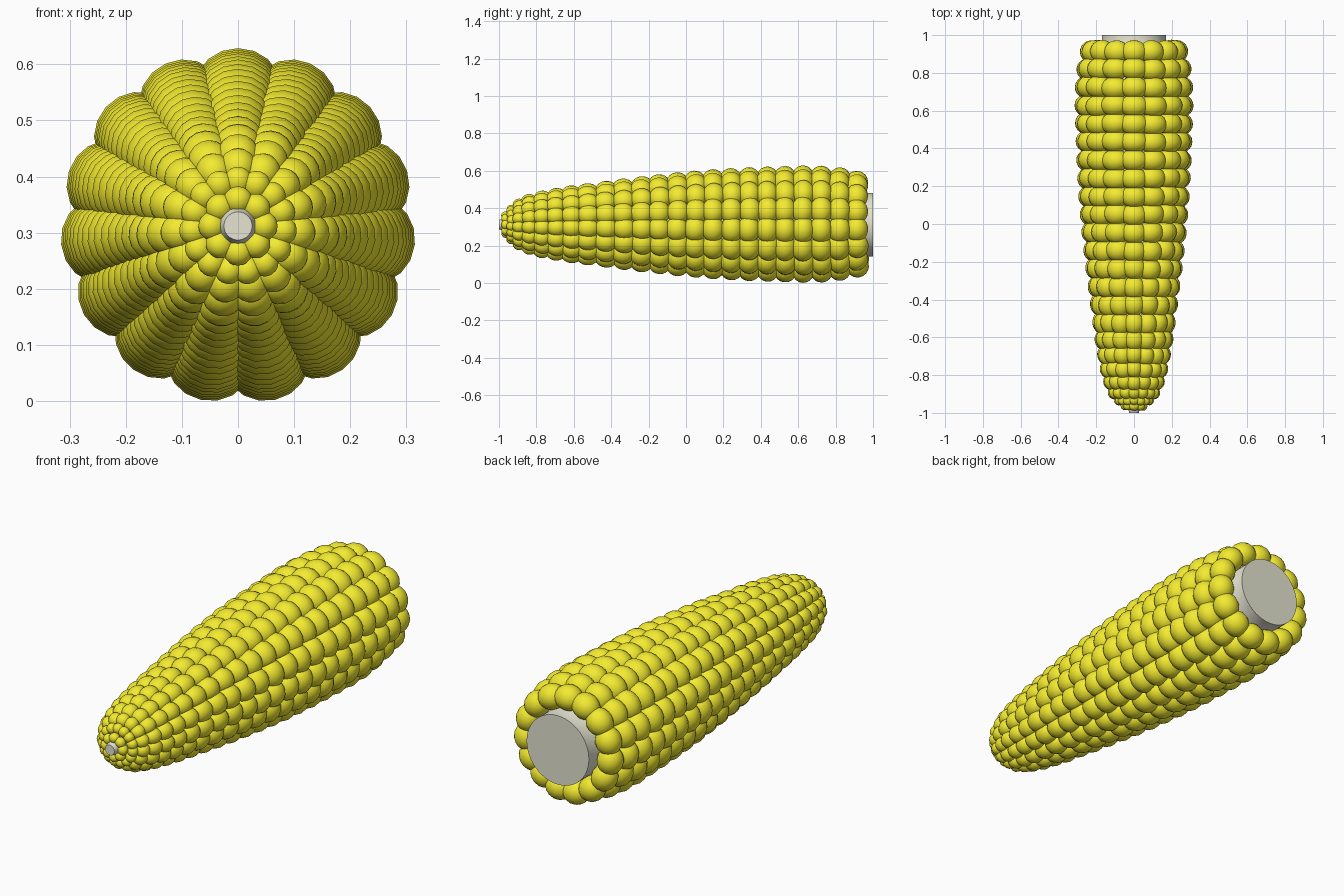
import bpy, bmesh, math, random
from mathutils import Matrix, Vector

if "Cube" in bpy.data.objects:
    bpy.data.objects.remove(bpy.data.objects["Cube"])

random.seed(4)
CZ = 0.312          # height of the cob axis
COLUMNS = 15


def add_object(name, mesh, mat_name, rgb):
    mat = bpy.data.materials.new(mat_name)
    mat.diffuse_color = (*rgb, 1)
    mat.use_nodes = True
    mat.node_tree.nodes["Principled BSDF"].inputs["Base Color"].default_value = mat.diffuse_color
    mesh.materials.append(mat)
    obj = bpy.data.objects.new(name, mesh)
    bpy.context.collection.objects.link(obj)
    return obj


# Outer profile of the ear: (y, radius)
PROFILE = [(-1.0, 0.02), (-0.965, 0.068), (-0.935, 0.105), (-0.895, 0.138),
           (-0.84, 0.163), (-0.77, 0.182), (-0.69, 0.197), (-0.61, 0.210),
           (-0.43, 0.234), (-0.23, 0.260), (-0.04, 0.281), (0.16, 0.298),
           (0.35, 0.308), (0.63, 0.317), (0.73, 0.315), (0.82, 0.306),
           (0.915, 0.288), (1.0, 0.26)]


def radius(y):
    for (y0, r0), (y1, r1) in zip(PROFILE, PROFILE[1:]):
        if y <= y1:
            return r0 + (r1 - r0) * (y - y0) / (y1 - y0)
    return PROFILE[-1][1]


# One kernel as a unit sphere, reused for every position
bm = bmesh.new()
bmesh.ops.create_uvsphere(bm, u_segments=16, v_segments=10, radius=1)
bm.verts.index_update()
ball_verts = [v.co.copy() for v in bm.verts]
ball_faces = [[v.index for v in f.verts] for f in bm.faces]
bm.free()

# Kernels: rings of rounded ellipsoids, shrinking toward the tip
rows = [0.915 - 0.096 * i for i in range(16)]
rows += [-0.613, -0.695, -0.77, -0.838, -0.893, -0.933, -0.962]
verts, faces = [], []
for i, y in enumerate(rows):
    r = radius(y)
    s = r / 0.317
    spacing = rows[i - 1] - y if i else 0.096
    wide = max(0.075 * s, 0.026)
    deep = max(0.066 * s ** 0.8, 0.026)
    long = max(0.63 * spacing, 0.024)
    slope = (radius(y + 0.03) - radius(y - 0.03)) / 0.06
    tilt = max(-0.25, min(0.8, math.atan(slope)))
    count = 8 if i == len(rows) - 1 else COLUMNS
    for k in range(count):
        a = math.pi / 2 + k * math.tau / count
        out = Vector((math.cos(a), 0, math.sin(a)))
        tangent = Vector((-math.sin(a), 0, math.cos(a)))
        normal = out * math.cos(tilt) - Vector((0, math.sin(tilt), 0))
        along = tangent.cross(normal)
        yy = y + random.uniform(-0.04, 0.04) * spacing
        m = Matrix((tangent * wide, normal * deep, along * long)).transposed().to_4x4()
        m.translation = out * (r - deep) + Vector((0, yy, CZ))
        base = len(verts)
        verts += [m @ v for v in ball_verts]
        faces += [[base + j for j in f] for f in ball_faces]
mesh = bpy.data.meshes.new("kernels")
mesh.from_pydata(verts, [], faces)
mesh.shade_smooth()
add_object("kernels", mesh, "kernel_yellow", (0.9, 0.83, 0.03))

# Cob core: lathed profile showing at the tip and the cut end
core = [(-1.0, 0.025), (-0.95, 0.04), (-0.85, 0.10), (-0.6, 0.15), (0.0, 0.21),
        (0.5, 0.24), (0.8, 0.23), (0.92, 0.17), (1.0, 0.17)]
N = 48
verts = [(r * math.cos(math.tau * j / N), y, CZ + r * math.sin(math.tau * j / N))
         for y, r in core for j in range(N)]
faces = [(i * N + j, (i + 1) * N + j, (i + 1) * N + (j + 1) % N, i * N + (j + 1) % N)
         for i in range(len(core) - 1) for j in range(N)]
faces.append(list(range(N)))
faces.append(list(range(len(verts) - 1, len(verts) - N - 1, -1)))
mesh = bpy.data.meshes.new("cob")
mesh.from_pydata(verts, [], faces)
cob = add_object("cob", mesh, "cob_beige", (0.78, 0.77, 0.64))
cob.select_set(True)
bpy.context.view_layer.objects.active = cob
bpy.ops.object.shade_smooth_by_angle(angle=math.radians(35))
